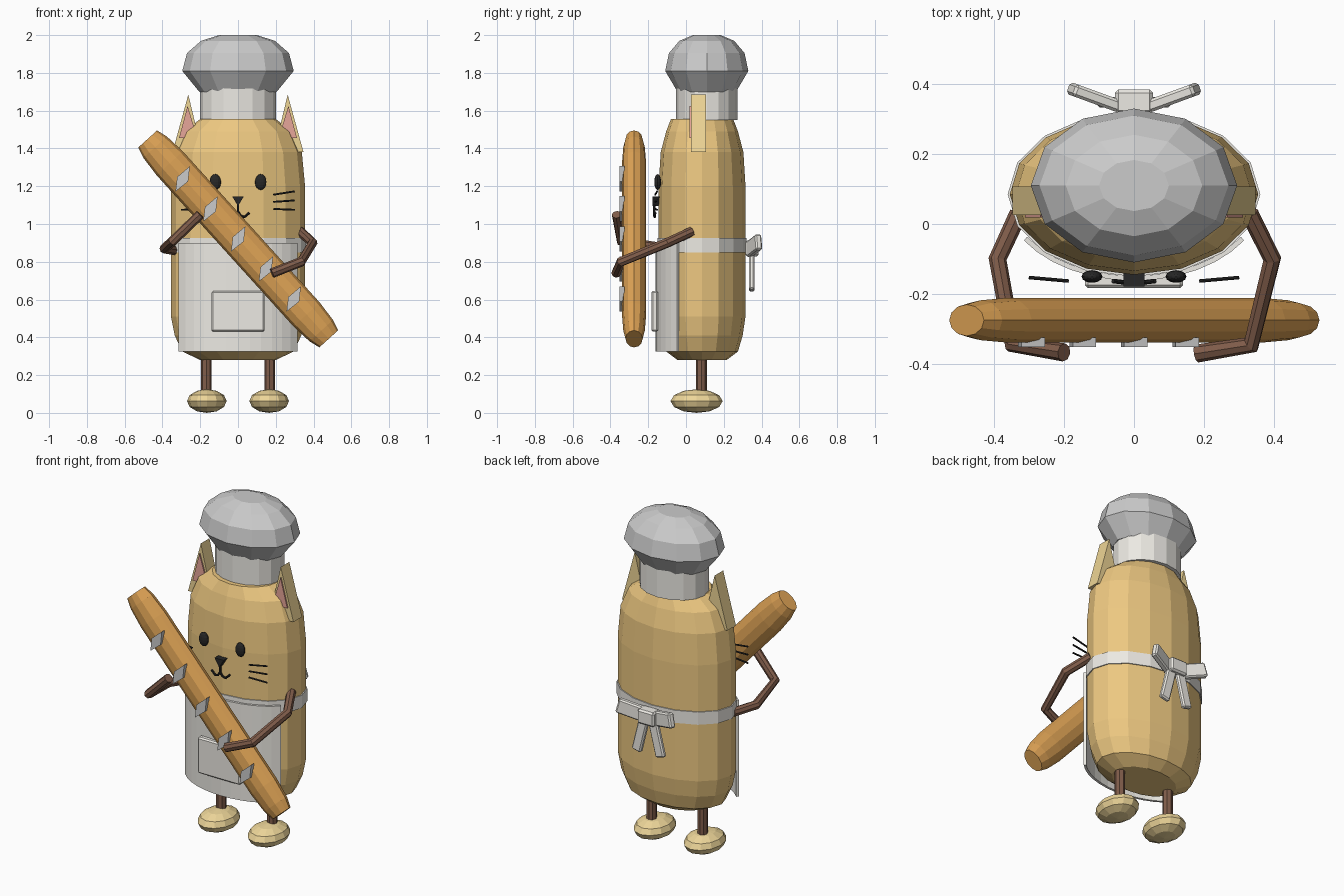
import bpy, bmesh
from math import sin, cos, pi, radians, asin
from mathutils import Matrix, Vector, Euler

if "Cube" in bpy.data.objects:
    bpy.data.objects.remove(bpy.data.objects["Cube"])


def material(name, rgb):
    m = bpy.data.materials.new(name)
    m.diffuse_color = (*rgb, 1)
    m.use_nodes = True
    m.node_tree.nodes["Principled BSDF"].inputs["Base Color"].default_value = m.diffuse_color
    return m


FUR = material("fur", (0.85, 0.58, 0.22))
EAR = material("ear_fur", (0.85, 0.66, 0.30))
PINK = material("pink", (0.80, 0.38, 0.32))
LIMB = material("dark_brown", (0.22, 0.11, 0.07))
CRUST = material("crust", (0.72, 0.36, 0.09))
FOOT = material("foot", (0.85, 0.67, 0.32))
CLOTH = material("cloth", (0.84, 0.82, 0.77))
BLACK = material("black", (0.02, 0.02, 0.02))


def finish(name, bm, mat=None):
    bmesh.ops.recalc_face_normals(bm, faces=bm.faces)
    me = bpy.data.meshes.new(name)
    bm.to_mesh(me)
    bm.free()
    ob = bpy.data.objects.new(name, me)
    bpy.context.collection.objects.link(ob)
    if mat:
        me.materials.append(mat)
    return ob


def loft(name, rings, sides, mat=None, matrix=Matrix()):
    """Stack of elliptical rings (rx, ry, z), capped at both ends."""
    bm = bmesh.new()
    loops = [[bm.verts.new(matrix @ Vector((rx * cos(2 * pi * i / sides), ry * sin(2 * pi * i / sides), z)))
              for i in range(sides)] for rx, ry, z in rings]
    for a, b in zip(loops, loops[1:]):
        for i in range(sides):
            j = (i + 1) % sides
            bm.faces.new((a[i], a[j], b[j], b[i]))
    bm.faces.new(loops[0])
    bm.faces.new(loops[-1])
    return finish(name, bm, mat)


def prism(name, pts, y0, y1, mat=None):
    """Outline of (x, z) points extruded between two depths."""
    bm = bmesh.new()
    f = bm.faces.new([bm.verts.new((x, y0, z)) for x, z in pts])
    ext = bmesh.ops.extrude_face_region(bm, geom=[f])
    bmesh.ops.translate(bm, vec=(0, y1 - y0, 0),
                        verts=[v for v in ext["geom"] if isinstance(v, bmesh.types.BMVert)])
    return finish(name, bm, mat)


def box(name, loc, size, rot=(0, 0, 0), mat=None, bevel=0.0):
    bm = bmesh.new()
    bmesh.ops.create_cube(bm, size=1, matrix=Matrix.LocRotScale(
        Vector(loc), Euler([radians(a) for a in rot]), Vector(size)))
    ob = finish(name, bm, mat)
    if bevel:
        mod = ob.modifiers.new("bevel", "BEVEL")
        mod.width = bevel
        mod.segments = 1
    return ob


def ball(name, loc, size, u, v, mat):
    bm = bmesh.new()
    bmesh.ops.create_uvsphere(bm, u_segments=u, v_segments=v, radius=1,
                              matrix=Matrix.LocRotScale(Vector(loc), None, Vector(size)))
    return finish(name, bm, mat)


def tube(name, pts, r, mat):
    cu = bpy.data.curves.new(name, "CURVE")
    cu.dimensions = "3D"
    cu.bevel_depth = r
    cu.bevel_resolution = 2
    cu.use_fill_caps = True
    sp = cu.splines.new("POLY")
    sp.points.add(len(pts) - 1)
    for p, co in zip(sp.points, pts):
        p.co = (*co, 1)
    ob = bpy.data.objects.new(name, cu)
    bpy.context.collection.objects.link(ob)
    cu.materials.append(mat)
    bpy.ops.object.select_all(action="DESELECT")
    ob.select_set(True)
    bpy.context.view_layer.objects.active = ob
    bpy.ops.object.convert(target="MESH")
    for p in bpy.context.object.data.polygons:
        p.use_smooth = False


# Body
CY = 0.085
at_body = Matrix.Translation((0, CY, 0))
loft("body", [(0.20, 0.13, 0.28), (0.295, 0.19, 0.325), (0.335, 0.215, 0.41), (0.355, 0.23, 0.51),
              (0.355, 0.23, 1.20), (0.338, 0.219, 1.38), (0.29, 0.19, 1.49), (0.20, 0.165, 1.555)],
     16, FUR, at_body)

# Chef hat
at_hat = Matrix.Translation((0, 0.11, 0))
loft("hat_band", [(0.20, 0.163, 1.55), (0.20, 0.163, 1.72)], 16, CLOTH, at_hat)
loft("hat_puff", [(0.205, 0.155, 1.70), (0.295, 0.22, 1.81), (0.27, 0.20, 1.905),
                  (0.195, 0.145, 1.97), (0.10, 0.073, 2.0)], 12, None, at_hat)

# Apron panel wrapped around the front
bm = bmesh.new()
half = asin(0.31 / 0.365)
cols = []
for i in range(13):
    a = half * (i / 6 - 1)
    cols.append([bm.verts.new((0.365 * sin(a), CY - 0.24 * cos(a), z)) for z in (0.325, 0.90)])
for a, b in zip(cols, cols[1:]):
    bm.faces.new((a[0], b[0], b[1], a[1]))
apron = finish("apron", bm, CLOTH)
mod = apron.modifiers.new("thickness", "SOLIDIFY")
mod.thickness = 0.014
mod.offset = 0
loft("apron_belt", [(0.361, 0.236, 0.85), (0.361, 0.236, 0.925)], 16, CLOTH, at_body)
box("apron_pocket", (0, -0.165, 0.538), (0.28, 0.036, 0.215), mat=CLOTH, bevel=0.008)

# Bow at the back
box("bow_knot", (0, 0.35, 0.87), (0.11, 0.07, 0.085), mat=CLOTH, bevel=0.01)
for s, side in ((1, "right"), (-1, "left")):
    box("bow_loop_" + side, (s * 0.107, 0.36, 0.885), (0.16, 0.036, 0.085), (0, -s * 15, s * 20), CLOTH, 0.008)
    box("bow_tail_" + side, (s * 0.055, 0.348, 0.745), (0.06, 0.03, 0.20), (0, -s * 14, 0), CLOTH, 0.008)

    # Legs, feet and ears
    loft("leg_" + side, [(0.028, 0.028, 0.08), (0.028, 0.028, 0.32)], 8, LIMB,
         Matrix.Translation((s * 0.168, 0.082, 0)))
    ball("foot_" + side, (s * 0.165, 0.056, 0.0625), (0.105, 0.138, 0.0625), 12, 6, FOOT)
    prism("ear_" + side, [(s * 0.19, 1.38), (s * 0.347, 1.38), (s * 0.263, 1.685)], 0.026, 0.107, EAR)
    prism("inner_ear_" + side, [(s * 0.215, 1.455), (s * 0.312, 1.455), (s * 0.267, 1.625)], 0.018, 0.03, PINK)

    # Eyes, whiskers and mouth
    ball("eye_" + side, (s * 0.12, -0.15, 1.222), (0.03, 0.018, 0.042), 12, 8, BLACK)
    for z0, z1 in ((1.155, 1.173), (1.117, 1.125), (1.08, 1.075)):
        tube("whisker_" + side, [(s * 0.187, -0.163, z0), (s * 0.30, -0.153, z1)], 0.005, BLACK)
    tube("mouth_" + side, [(0, -0.168, 1.065), (s * 0.014, -0.168, 1.043), (s * 0.034, -0.166, 1.037),
                           (s * 0.06, -0.163, 1.06)], 0.0065, BLACK)
prism("nose", [(-0.03, 1.145), (0.03, 1.145), (0, 1.095)], -0.178, -0.14, BLACK)
tube("mouth_line", [(0, -0.168, 1.10), (0, -0.168, 1.06)], 0.0065, BLACK)

# Arms
tube("arm_right", [(0.33, 0.03, 0.96), (0.395, -0.10, 0.90), (0.335, -0.345, 0.80), (0.18, -0.37, 0.74)], 0.026, LIMB)
tube("arm_left", [(-0.33, 0.03, 0.86), (-0.39, -0.10, 0.87), (-0.345, -0.345, 0.91), (-0.20, -0.367, 1.05)], 0.026, LIMB)

# Bread stick held diagonally, with five slashes
axis = Vector((-0.479, 0, 0.529)).normalized()
side_dir = Vector((axis.z, 0, -axis.x))
basis = Matrix((side_dir, Vector((0, 1, 0)), axis)).transposed().to_4x4()
basis.translation = (0.001, -0.275, 0.921)
ends = [(0.067, 0.045, 0.714), (0.084, 0.057, 0.655), (0.094, 0.064, 0.54)]
loft("bread", [(a, b, -z) for a, b, z in ends] + [(0.094, 0.064, 0)] + ends[::-1], 12, CRUST, basis)
for i in range(-2, 3):
    cx, cz = 0.001 + i * 0.147, 0.921 - i * 0.159
    prism("bread_slash", [(cx + x, cz + z) for x, z in
                          ((0.038, 0.067), (0.029, -0.014), (-0.038, -0.067), (-0.029, 0.01))], -0.352, -0.325)
